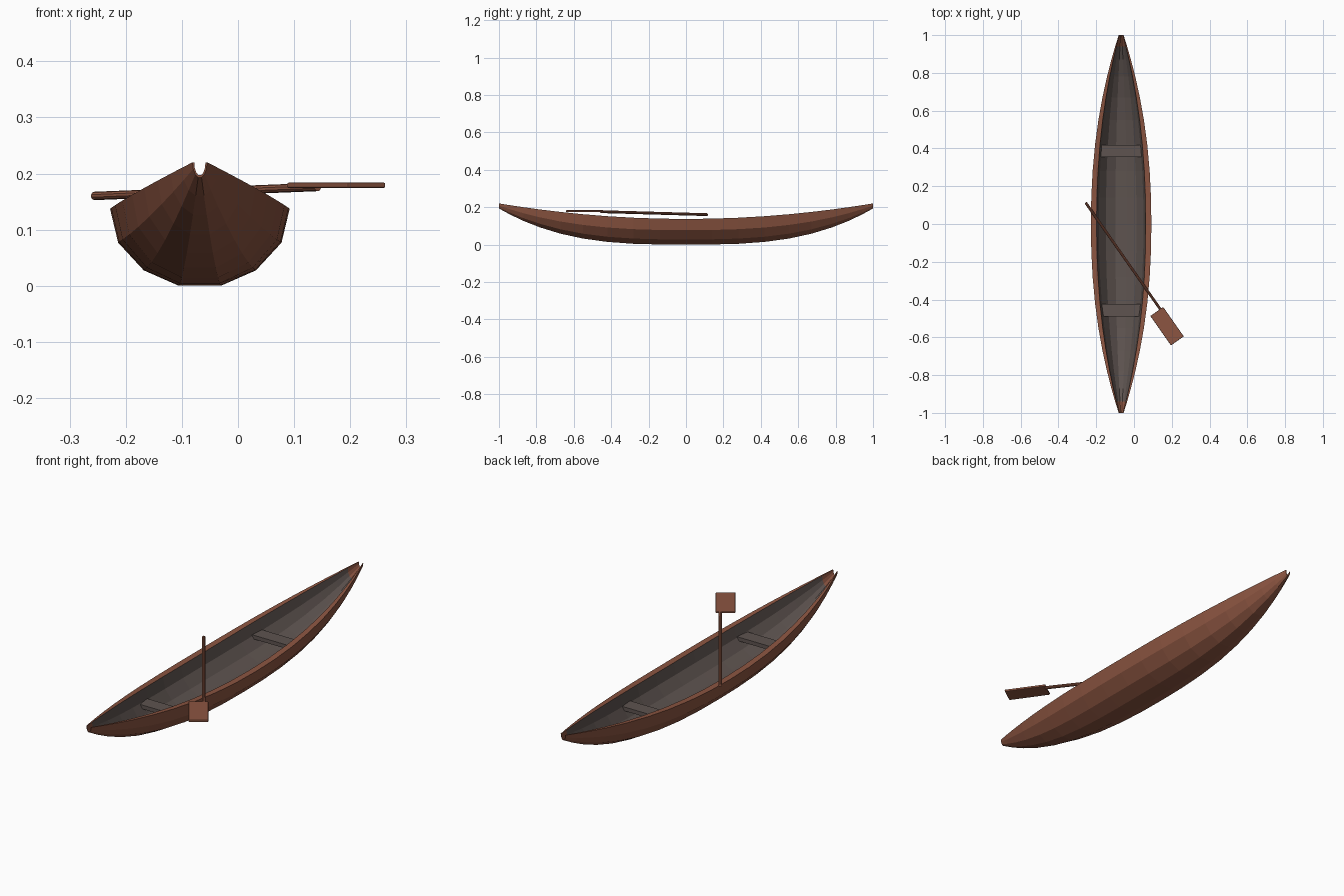
import bpy, bmesh, math
from mathutils import Vector

if "Cube" in bpy.data.objects:
    bpy.data.objects.remove(bpy.data.objects["Cube"])

CX = -0.068  # hull centre line


def material(name, rgb):
    m = bpy.data.materials.new(name)
    m.diffuse_color = (*rgb, 1)
    m.use_nodes = True
    m.node_tree.nodes["Principled BSDF"].inputs["Base Color"].default_value = m.diffuse_color
    return m


brown = material("red brown wood", (0.262, 0.091, 0.053))
dark = material("dark grey wood", (0.112, 0.088, 0.080))


def finish(name, bm, mats):
    bmesh.ops.recalc_face_normals(bm, faces=bm.faces)
    me = bpy.data.meshes.new(name)
    bm.to_mesh(me)
    bm.free()
    for m in mats:
        me.materials.append(m)
    ob = bpy.data.objects.new(name, me)
    bpy.context.collection.objects.link(ob)
    return ob


# Hull: half cross-section as fractions of half width and of height
HALF = [(1, 1), (0.91, 0.56), (0.625, 0.2), (0.235, 0)]
PROFILE = [(-x, z) for x, z in HALF] + [(x, z) for x, z in reversed(HALF)]
N = len(PROFILE)


def station(y):
    a = abs(y)
    f = 1 - a ** 2.2
    w = 0.013 + 0.147 * f
    bottom = 0.193 * a ** 3
    top = 0.137 + 0.083 * a * a
    wi = w - 0.003 - 0.027 * f
    floor = bottom + 0.004 + 0.016 * f
    outer = [(CX + x * w, y, bottom + z * (top - bottom)) for x, z in PROFILE]
    inner = [(CX + x * wi, y, floor + z * (top - floor)) for x, z in PROFILE]
    return outer + inner[::-1]


half_ys = [0.14, 0.28, 0.42, 0.55, 0.67, 0.78, 0.87, 0.94, 1.0]
ys = [-y for y in reversed(half_ys)] + [0] + half_ys
bm = bmesh.new()
rings = [[bm.verts.new(p) for p in station(y)] for y in ys]
M = 2 * N
for k in range(len(ys) - 1):
    a, b = rings[k], rings[k + 1]
    tip = k in (0, len(ys) - 2)
    for i in range(M):
        j = (i + 1) % M
        face = bm.faces.new((a[i], a[j], b[j], b[i]))
        # the inside is dark, except at the bow and stern caps
        face.material_index = 1 if N <= i < M - 1 and not tip else 0
for r in (rings[0], rings[-1]):  # thin end faces
    for i in range(N - 1):
        bm.faces.new((r[i], r[i + 1], r[M - 2 - i], r[M - 1 - i]))
finish("hull", bm, [brown, dark])


def box(name, loc, size, mat, angle=0, bevel=0):
    bm = bmesh.new()
    bmesh.ops.create_cube(bm, size=1)
    bmesh.ops.scale(bm, vec=size, verts=bm.verts)
    if bevel:
        bmesh.ops.bevel(bm, geom=bm.edges[:], offset=bevel, segments=2,
                        profile=0.5, affect='EDGES')
    ob = finish(name, bm, [mat])
    ob.location = loc
    ob.rotation_euler.z = angle
    return ob


# Seats
box("back_seat", (CX, 0.387, 0.092), (0.226, 0.065, 0.018), dark)
box("front_seat", (CX, -0.457, 0.094), (0.214, 0.065, 0.018), dark)

# Paddle lying across the hull
p, q = Vector((-0.256, 0.113, 0.160)), Vector((0.142, -0.455, 0.176))
bm = bmesh.new()
bmesh.ops.create_cone(bm, cap_ends=True, segments=10, radius1=0.0075,
                      radius2=0.0075, depth=(q - p).length)
shaft = finish("paddle_shaft", bm, [brown])
shaft.location = (p + q) / 2
shaft.rotation_euler = (q - p).to_track_quat('Z', 'Y').to_euler()
box("paddle_blade", (0.175, -0.541, 0.179), (0.19, 0.083, 0.01), brown,
    math.atan2(q.y - p.y, q.x - p.x), 0.003)
